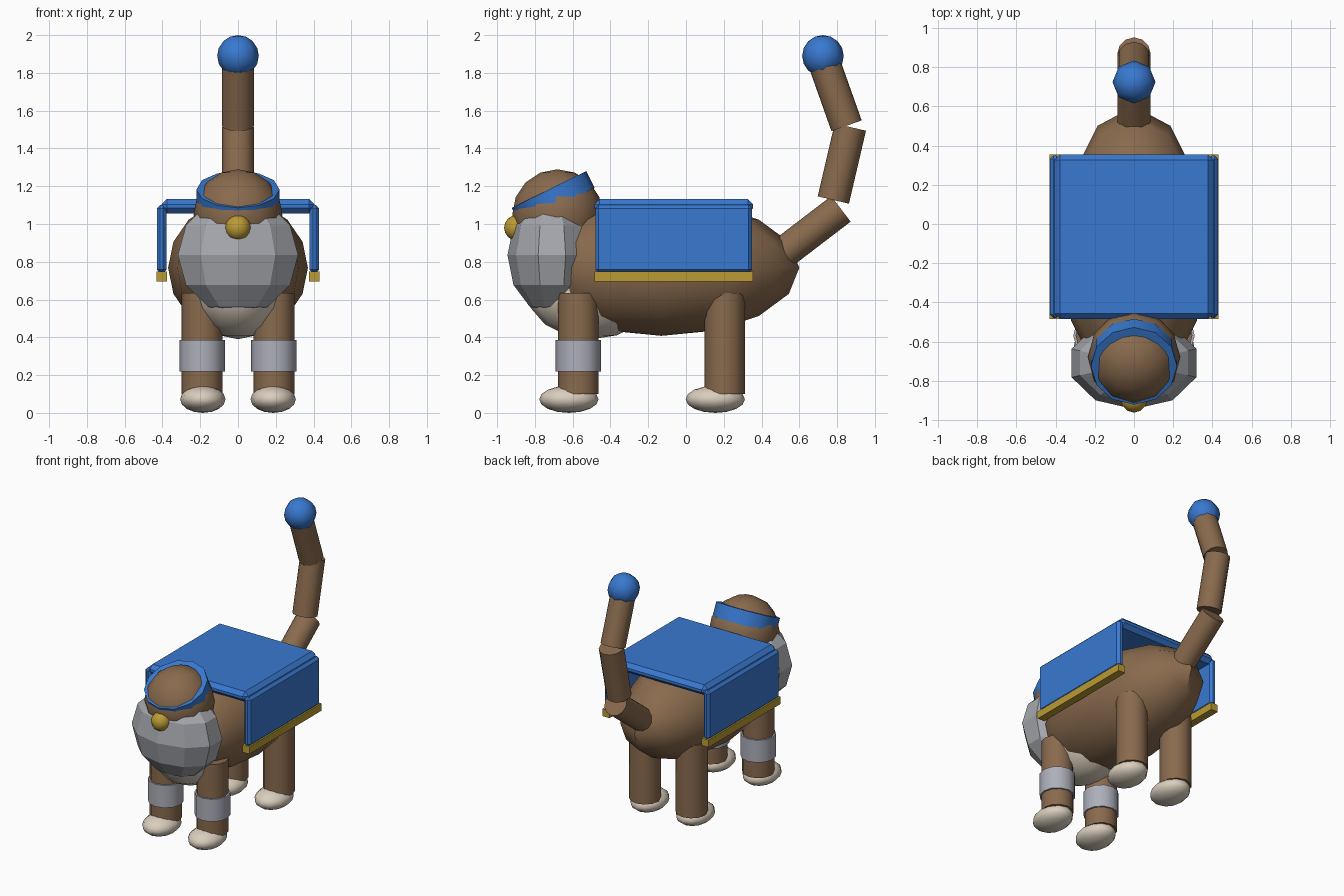
import bpy, math
from mathutils import Vector

cube = bpy.data.objects.get("Cube")
if cube:
    bpy.data.objects.remove(cube, do_unlink=True)


def material(name, r, g, b):
    m = bpy.data.materials.new(name)
    m.use_nodes = True
    m.diffuse_color = (r, g, b, 1)
    m.node_tree.nodes["Principled BSDF"].inputs["Base Color"].default_value = (r, g, b, 1)
    return m


BROWN = material("brown_fur", 0.25, 0.145, 0.075)
BLUE = material("blue_cloth", 0.04, 0.19, 0.63)
GREY = material("grey_mane", 0.38, 0.39, 0.42)
SILVER = material("silver_cuff", 0.42, 0.43, 0.49)
CREAM = material("cream_fur", 0.70, 0.62, 0.51)
GOLD = material("gold_trim", 0.50, 0.33, 0.035)


def finish(name, mat, smooth=True):
    ob = bpy.context.object
    ob.name = ob.data.name = name
    ob.data.materials.append(mat)
    if smooth:
        bpy.ops.object.shade_smooth_by_angle(angle=math.radians(50))
    return ob


def ellipsoid(name, mat, center, radii, segments=12, rings=8, smooth=True):
    bpy.ops.mesh.primitive_uv_sphere_add(segments=segments, ring_count=rings, radius=1, location=center)
    bpy.context.object.scale = radii
    bpy.ops.object.transform_apply(location=False, rotation=False, scale=True)
    return finish(name, mat, smooth)


def rod(name, mat, start, end, radius, sides=12):
    a, b = Vector(start), Vector(end)
    bpy.ops.mesh.primitive_cylinder_add(vertices=sides, radius=radius, depth=(b - a).length,
                                        location=(a + b) / 2)
    bpy.context.object.rotation_euler = (b - a).to_track_quat('Z', 'Y').to_euler()
    return finish(name, mat)


def box(name, mat, center, size, bevel=0):
    bpy.ops.mesh.primitive_cube_add(size=1, location=center)
    bpy.context.object.scale = size
    bpy.ops.object.transform_apply(location=False, rotation=False, scale=True)
    ob = finish(name, mat, False)
    if bevel:
        mod = ob.modifiers.new("soft_edge", 'BEVEL')
        mod.width = bevel
        mod.segments = 1
    return ob


# Trunk, chest, head and mane
ellipsoid("body", BROWN, (0, -0.13, 0.768), (0.37, 0.73, 0.36))
ellipsoid("chest", CREAM, (0, -0.50, 0.66), (0.25, 0.35, 0.27))
ellipsoid("head", BROWN, (0, -0.68, 1.05), (0.235, 0.24, 0.24))
ellipsoid("mane", GREY, (0, -0.71, 0.835), (0.335, 0.235, 0.315), 10, 6, smooth=False)
ellipsoid("nose", GOLD, (0, -0.895, 0.98), (0.068, 0.068, 0.068))

# Tilted band around the head
rod("headband", BLUE, (0, -0.681, 1.094), (0, -0.725, 1.183), 0.22)

# Legs and paws, with cuffs on the front pair
for side, x in (("left", 0.19), ("right", -0.19)):
    for end, y in (("front", -0.57), ("back", 0.205)):
        rod(f"{end}_{side}_leg", BROWN, (x, y, 0.10), (x, y, 0.635), 0.108)
        ellipsoid(f"{end}_{side}_paw", CREAM, (x * 0.98, y - 0.05, 0.072), (0.12, 0.157, 0.072), 12, 8)
    rod(f"{side}_cuff", SILVER, (x, -0.57, 0.22), (x, -0.57, 0.385), 0.12)

# Saddle blanket: top panel, hanging sides and gold hems
MID = -0.065
box("blanket_top", BLUE, (0, MID, 1.094), (0.81, 0.84, 0.075), 0.028)
for side, s in (("left", 1), ("right", -1)):
    box(f"blanket_{side}_side", BLUE, (s * 0.404, MID, 0.92), (0.052, 0.83, 0.36), 0.018)
    box(f"blanket_{side}_hem", GOLD, (s * 0.404, MID, 0.722), (0.057, 0.84, 0.054))

# Jointed tail with a ball on the tip
joints = [((0, 0.48, 0.82), (0, 0.82, 1.08)),
          ((0, 0.78, 1.127), (0, 0.87, 1.513)),
          ((0, 0.85, 1.52), (0, 0.74, 1.83))]
for name, (a, b) in zip(("tail_base", "tail_middle", "tail_end"), joints):
    rod(name, BROWN, a, b, 0.085)
ellipsoid("tail_ball", BLUE, (0, 0.725, 1.89), (0.11, 0.11, 0.11), 8, 8)
